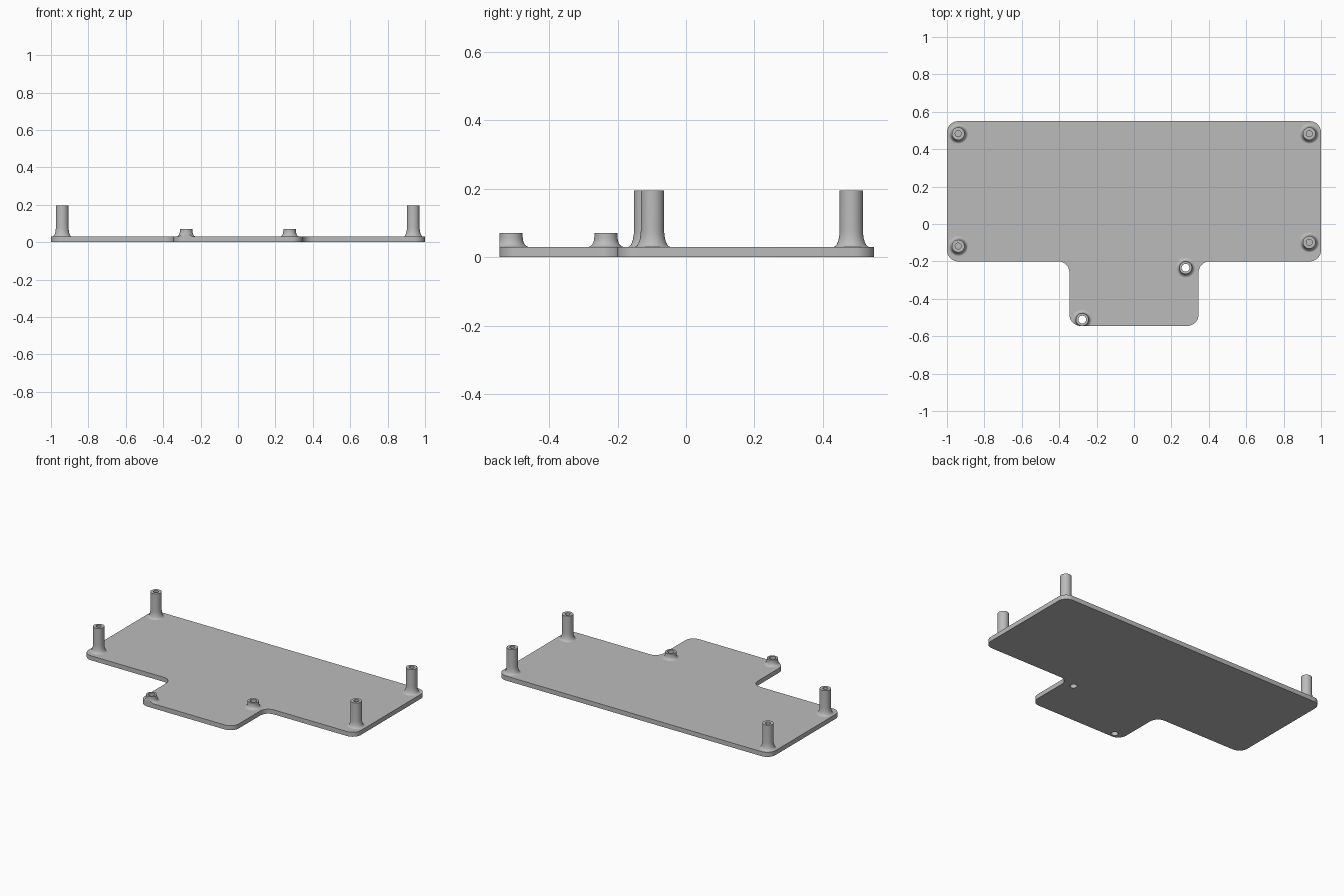
import bpy, bmesh, math
from mathutils import Matrix

if "Cube" in bpy.data.objects:
    bpy.data.objects.remove(bpy.data.objects["Cube"])

PLATE_TOP = 0.03
HOLE = 0.021

grey = bpy.data.materials.new("plain grey")
grey.use_nodes = True
grey.diffuse_color = (0.5, 0.5, 0.5, 1)
grey.node_tree.nodes["Principled BSDF"].inputs["Base Color"].default_value = (0.5, 0.5, 0.5, 1)


def make_object(name, bm):
    bmesh.ops.recalc_face_normals(bm, faces=bm.faces)
    mesh = bpy.data.meshes.new(name)
    bm.to_mesh(mesh)
    bm.free()
    mesh.materials.append(grey)
    obj = bpy.data.objects.new(name, mesh)
    bpy.context.collection.objects.link(obj)
    return obj


def select(obj):
    bpy.ops.object.select_all(action='DESELECT')
    obj.select_set(True)
    bpy.context.view_layer.objects.active = obj


def smooth(obj):
    select(obj)
    bpy.ops.object.shade_smooth_by_angle(angle=math.radians(35))


def boolean(obj, cutter, operation):
    mod = obj.modifiers.new("cut", 'BOOLEAN')
    mod.object, mod.operation, mod.solver = cutter, operation, 'EXACT'
    select(obj)
    bpy.ops.object.modifier_apply(modifier=mod.name)
    bpy.data.objects.remove(cutter)


def slab(name, height):
    """T-shaped outline with rounded corners, extruded up from the ground."""
    half = [(0.345, -0.545), (0.345, -0.2), (1, -0.2), (1, 0.55)]
    outline = half + [(-x, y) for x, y in reversed(half)]
    bm = bmesh.new()
    bm.faces.new([bm.verts.new((x, y, 0)) for x, y in outline])
    bmesh.ops.bevel(bm, geom=bm.verts[:], offset=0.06, segments=8,
                    profile=0.5, affect='VERTICES')
    ext = bmesh.ops.extrude_face_region(bm, geom=bm.faces[:])
    top = [g for g in ext["geom"] if isinstance(g, bmesh.types.BMVert)]
    bmesh.ops.translate(bm, verts=top, vec=(0, 0, height))
    return make_object(name, bm)


def standoff(name, x, y, top, flare_height, hole_radius, hole_floor):
    """Lathed post with a flared foot and a screw hole in its top."""
    r, flare = 0.034, 0.018
    arc = [i * math.pi / 12 for i in range(7)]
    profile = [(r + flare, PLATE_TOP - 0.01)]
    profile += [(r + flare * (1 - math.sin(a)),
                 PLATE_TOP + flare_height * (1 - math.cos(a))) for a in arc]
    profile += [(r, top), (hole_radius, top), (hole_radius, hole_floor)]
    if hole_floor > PLATE_TOP:      # blind hole: close the profile on the axis
        profile = [(0, PLATE_TOP - 0.01)] + profile + [(0, hole_floor)]
    else:                           # through hole: close it into a ring
        profile.append(profile[0])
    bm = bmesh.new()
    verts = [bm.verts.new((px, 0, pz)) for px, pz in profile]
    for a, b in zip(verts, verts[1:]):
        bm.edges.new((a, b))
    bmesh.ops.spin(bm, geom=bm.verts[:] + bm.edges[:], cent=(0, 0, 0),
                   axis=(0, 0, 1), angle=math.tau, steps=32)
    bmesh.ops.remove_doubles(bm, verts=bm.verts, dist=0.0001)
    bmesh.ops.translate(bm, verts=bm.verts, vec=(x, y, 0))
    return make_object(name, bm)


# Base plate
plate = slab("base_plate", PLATE_TOP)

# Short standoffs, drilled through the plate and trimmed to its edge
for name, x, y in (("short_standoff_left", 0.276, -0.234),
                   ("short_standoff_right", -0.277, -0.511)):
    post = standoff(name, x, y, 0.07, 0.028, HOLE, PLATE_TOP - 0.01)
    boolean(post, slab("trim", 0.3), 'INTERSECT')
    smooth(post)
    bm = bmesh.new()
    bmesh.ops.create_cone(bm, cap_ends=True, segments=32, radius1=HOLE, radius2=HOLE,
                          depth=0.2, matrix=Matrix.Translation((x, y, 0)))
    boolean(plate, make_object("drill", bm), 'DIFFERENCE')
smooth(plate)

# Tall corner standoffs with blind screw holes
for name, x, y in (("tall_standoff_back_left", 0.937, 0.483),
                   ("tall_standoff_back_right", -0.94, 0.483),
                   ("tall_standoff_front_left", 0.937, -0.098),
                   ("tall_standoff_front_right", -0.94, -0.118)):
    smooth(standoff(name, x, y, 0.195, 0.05, 0.016, 0.08))
